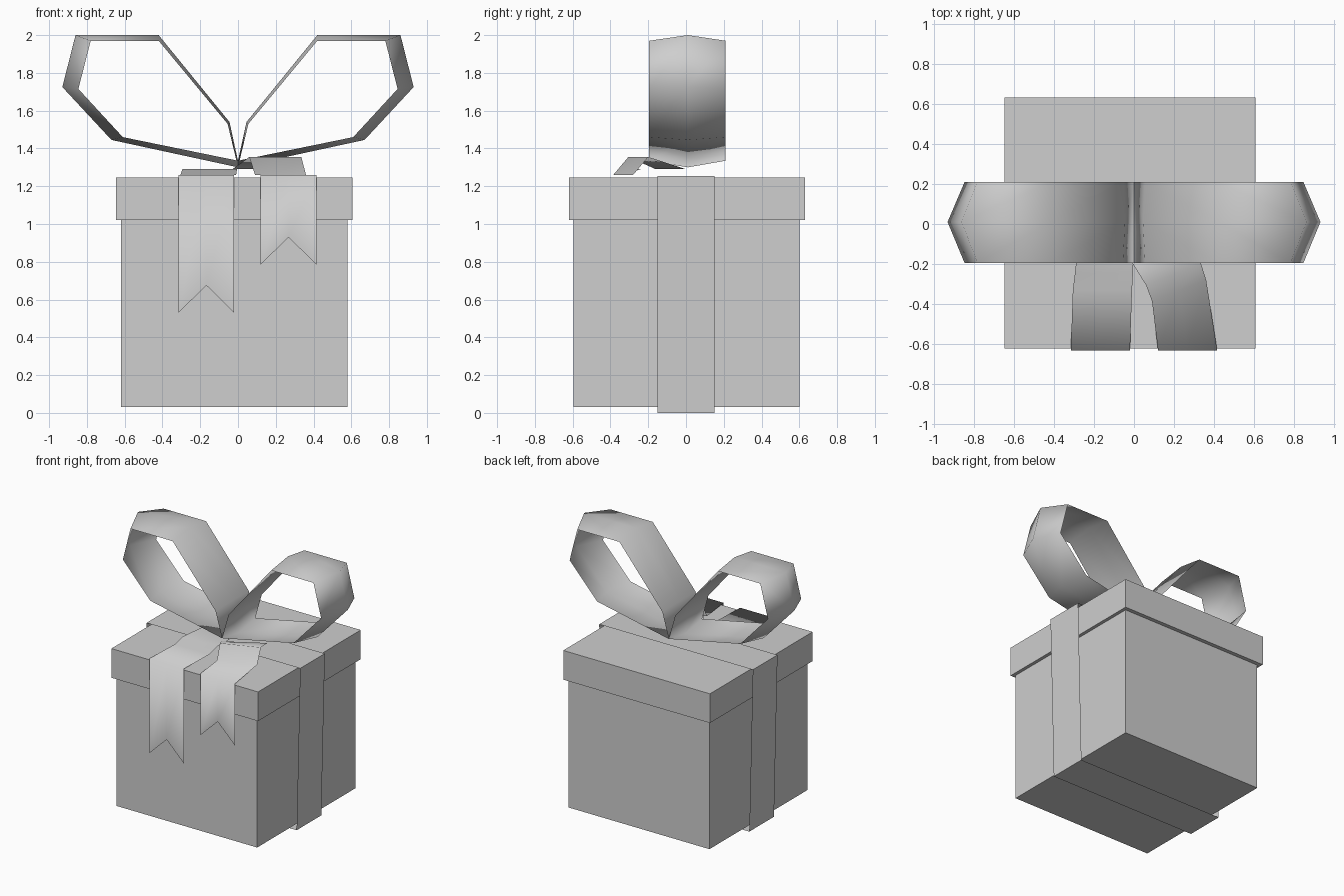
import bpy
from mathutils import Vector

cube = bpy.data.objects.get("Cube")
if cube:
    bpy.data.objects.remove(cube, do_unlink=True)

GREY = (0.62, 0.62, 0.62, 1)
grey = bpy.data.materials.new("plain grey")
grey.use_nodes = True
grey.diffuse_color = GREY
grey.node_tree.nodes["Principled BSDF"].inputs["Base Color"].default_value = GREY


def box(name, low, high):
    """Box between two opposite corners."""
    low, high = Vector(low), Vector(high)
    bpy.ops.mesh.primitive_cube_add(size=1, location=(low + high) / 2)
    ob = bpy.context.object
    ob.name = name
    ob.scale = high - low
    bpy.ops.object.transform_apply(location=False, rotation=False)
    ob.data.materials.append(grey)
    return ob


def sheet(name, rows, closed=False, smooth=True):
    """Thin ribbon surface through rows of points."""
    n = len(rows[0])
    verts = [p for row in rows for p in row]
    faces = []
    for i in range(len(rows) if closed else len(rows) - 1):
        k = (i + 1) % len(rows)
        for j in range(n - 1):
            faces.append((i * n + j, i * n + j + 1, k * n + j + 1, k * n + j))
    me = bpy.data.meshes.new(name)
    me.from_pydata(verts, [], faces)
    me.materials.append(grey)
    for poly in me.polygons:
        poly.use_smooth = smooth
    ob = bpy.data.objects.new(name, me)
    bpy.context.collection.objects.link(ob)
    return ob


def tail(name, edges, notch):
    """Ribbon tail from (right, left) edge pairs, with a notched end."""
    rows = []
    for right, left in edges:
        right, left = Vector(right), Vector(left)
        rows.append([right, (right + left) / 2, left])
    rows[-1][1].z += notch
    return sheet(name, rows)


# Box and lid
box("gift_box", (-0.62, -0.595, 0.03), (0.58, 0.6, 1.02))
box("lid", (-0.645, -0.62, 1.02), (0.605, 0.63, 1.245))

# Ribbon band around the box, tapering a little to the bottom
band = [(-0.645, 0), (0.605, 0), (0.635, 1.255), (-0.675, 1.255)]
sheet("ribbon_band", [[(x, y, z) for y in (-0.15, 0.15)] for x, z in band],
      closed=True, smooth=False)

# Bow loop: ridge profile and the matching edge profile, mirrored
ridge = [(0, 1.3), (0.67, 1.445), (0.93, 1.725), (0.86, 2.0), (0.42, 2.0), (0.045, 1.54)]
rim = [(0, 1.335), (0.61, 1.46), (0.845, 1.715), (0.78, 1.97), (0.42, 1.97), (0.055, 1.53)]
bow_rows = [[(e[0], -0.195, e[1]), (r[0], 0.01, r[1]), (e[0], 0.21, e[1])]
            for r, e in zip(ridge, rim)]
bow = sheet("bow_loops", bow_rows, closed=True)
mirror = bow.modifiers.new("mirror", 'MIRROR')
mirror.use_mirror_merge = False

# Tails lying over the lid and hanging down the front
tail("long_tail", [
    ((0, -0.1, 1.29), (-0.27, -0.02, 1.29)),
    ((-0.005, -0.24, 1.29), (-0.295, -0.25, 1.29)),
    ((-0.01, -0.33, 1.26), (-0.305, -0.33, 1.26)),
    ((-0.02, -0.63, 1.26), (-0.315, -0.63, 1.26)),
    ((-0.02, -0.63, 0.53), (-0.315, -0.63, 0.53))], 0.145)
tail("short_tail", [
    ((0.25, 0, 1.29), (-0.03, -0.16, 1.29)),
    ((0.335, -0.2, 1.355), (0.06, -0.305, 1.355)),
    ((0.36, -0.28, 1.26), (0.09, -0.385, 1.26)),
    ((0.415, -0.63, 1.26), (0.12, -0.63, 1.26)),
    ((0.415, -0.63, 0.785), (0.12, -0.63, 0.785))], 0.145)
